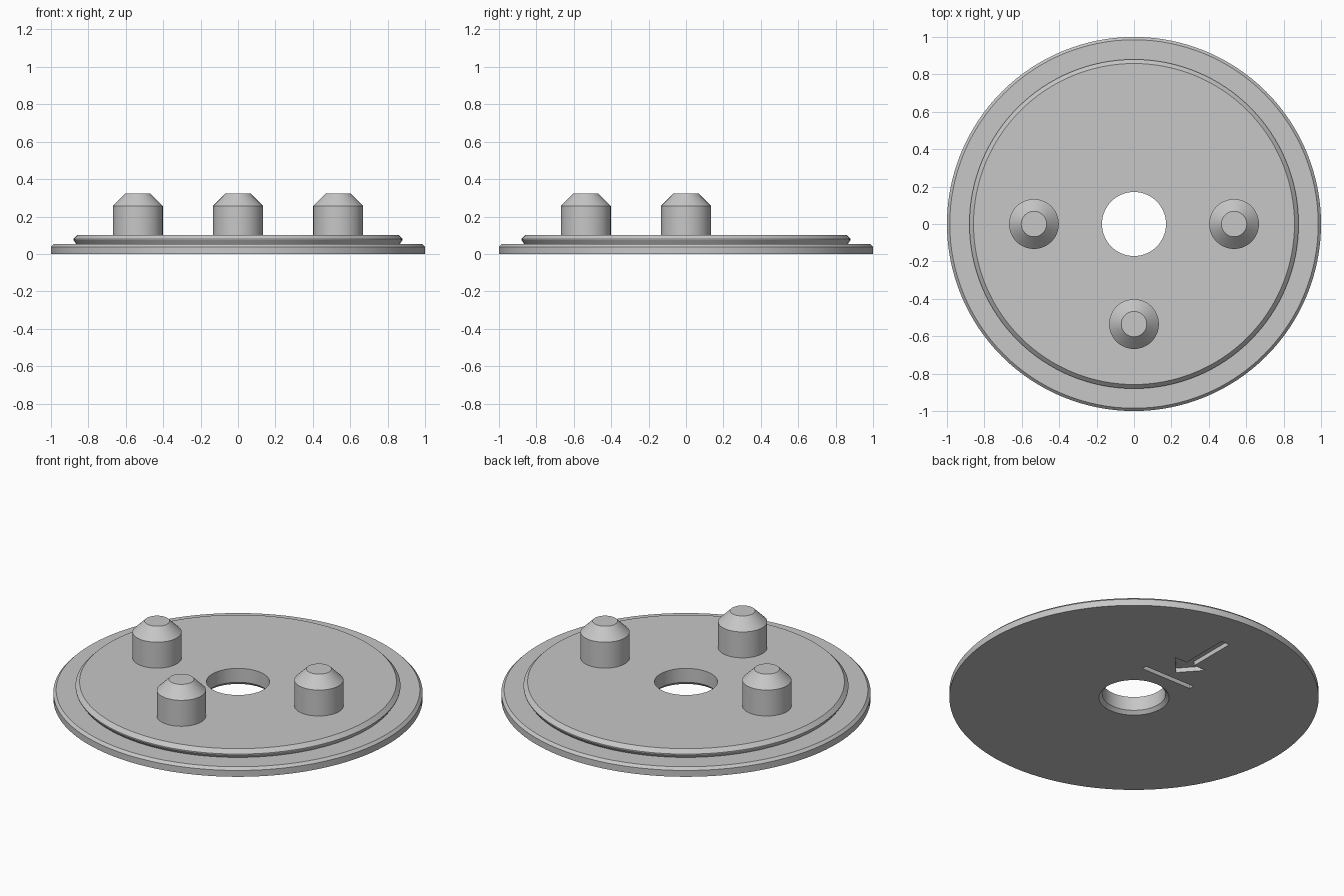
import bpy
import bmesh
import math

if "Cube" in bpy.data.objects:
    bpy.data.objects.remove(bpy.data.objects["Cube"])

# Single grey material
grey = bpy.data.materials.new("plain grey")
grey.use_nodes = True
colour = (0.57, 0.57, 0.57, 1)
grey.diffuse_color = colour
grey.node_tree.nodes["Principled BSDF"].inputs["Base Color"].default_value = colour


def add_object(name, bm):
    bmesh.ops.recalc_face_normals(bm, faces=bm.faces)
    mesh = bpy.data.meshes.new(name)
    bm.to_mesh(mesh)
    bm.free()
    mesh.materials.append(grey)
    obj = bpy.data.objects.new(name, mesh)
    bpy.context.collection.objects.link(obj)
    return obj


def lathe(name, profile, steps, closed=False):
    """Spin an (r, z) profile round the z axis."""
    bm = bmesh.new()
    verts = [bm.verts.new((r, 0, z)) for r, z in profile]
    pairs = list(zip(verts, verts[1:]))
    if closed:
        pairs.append((verts[-1], verts[0]))
    edges = [bm.edges.new(p) for p in pairs]
    bmesh.ops.spin(bm, geom=verts + edges, axis=(0, 0, 1), cent=(0, 0, 0),
                   angle=math.tau, steps=steps, use_merge=True)
    bmesh.ops.remove_doubles(bm, verts=bm.verts, dist=1e-5)
    return add_object(name, bm)


def prism(name, outline, z0, z1):
    """Extrude a flat outline upward."""
    bm = bmesh.new()
    face = bm.faces.new([bm.verts.new((x, y, z0)) for x, y in outline])
    top = bmesh.ops.extrude_face_region(bm, geom=[face])
    moved = [v for v in top["geom"] if isinstance(v, bmesh.types.BMVert)]
    bmesh.ops.translate(bm, verts=moved, vec=(0, 0, z1 - z0))
    return add_object(name, bm)


def activate(obj):
    bpy.ops.object.select_all(action="DESELECT")
    obj.select_set(True)
    bpy.context.view_layer.objects.active = obj


def smooth(obj):
    activate(obj)
    bpy.ops.object.shade_smooth_by_angle(angle=math.radians(25))


# Stepped round plate with a centre hole, chamfered rim and undercut step
plate = lathe("base_plate", [
    (0.19, 0), (1, 0), (1, 0.038), (0.985, 0.053), (0.865, 0.053),
    (0.88, 0.075), (0.88, 0.08), (0.858, 0.102), (0.171, 0.102), (0.171, 0.019),
], 128, closed=True)

# Shallow engraved bar and arrow on the underside
half_arrow = [(0.107, 0.475), (0.027, 0.475), (0.027, 0.77)]
arrow = [(0, 0.355)] + half_arrow + [(-x, y) for x, y in reversed(half_arrow)]
bar = [(-0.168, 0.27), (0.168, 0.27), (0.168, 0.3), (-0.168, 0.3)]
for name, outline in (("arrow_cutter", arrow), ("bar_cutter", bar)):
    cutter = prism(name, outline, -0.05, 0.027)
    cutter.hide_render = True
    activate(plate)
    mod = plate.modifiers.new(name, "BOOLEAN")
    mod.operation = "DIFFERENCE"
    mod.solver = "EXACT"
    mod.object = cutter
    bpy.ops.object.modifier_apply(modifier=mod.name)
    bpy.data.objects.remove(cutter)
smooth(plate)

# Three chamfered pegs
pegs = {"left_peg": (0.535, 0), "right_peg": (-0.535, 0), "front_peg": (0, -0.535)}
for name, (x, y) in pegs.items():
    peg = lathe(name, [(0, 0.1), (0.133, 0.1), (0.133, 0.257), (0.068, 0.322), (0, 0.322)], 64)
    peg.location = (x, y, 0)
    smooth(peg)
